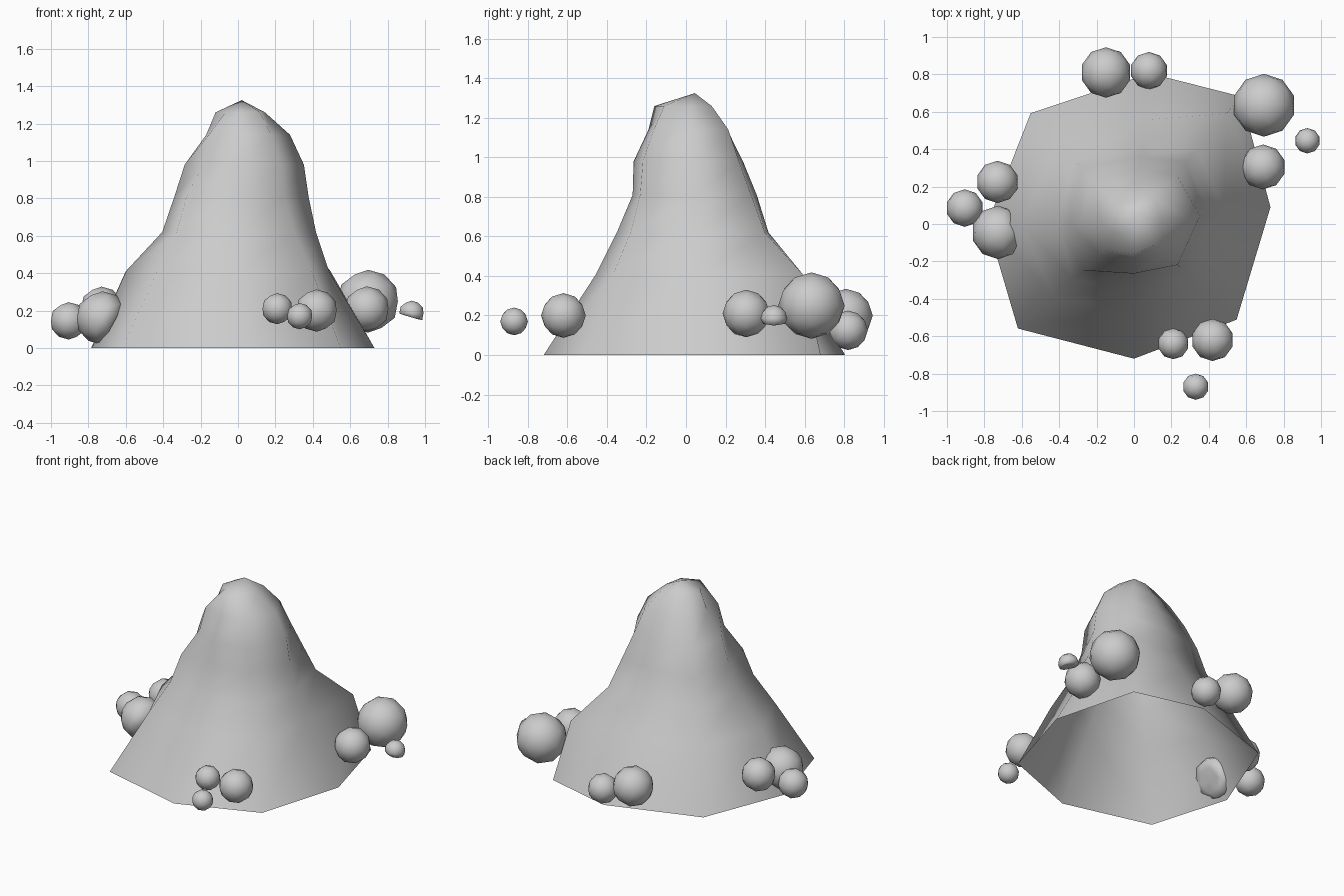
import bpy, bmesh, math
from mathutils import Vector

if "Cube" in bpy.data.objects:
    bpy.data.objects.remove(bpy.data.objects["Cube"])

gray = bpy.data.materials.new("stone gray")
gray.diffuse_color = (0.6, 0.6, 0.6, 1)
gray.use_nodes = True
gray.node_tree.nodes["Principled BSDF"].inputs["Base Color"].default_value = gray.diffuse_color


def finish(name, bm):
    for f in bm.faces:
        f.smooth = True
    me = bpy.data.meshes.new(name)
    bm.to_mesh(me)
    bm.free()
    me.materials.append(gray)
    ob = bpy.data.objects.new(name, me)
    bpy.context.collection.objects.link(ob)
    return ob


# Mound: eight-sided rings of uneven radius, open underneath
angles = [7, 50, 84, 133, 180, 222, 270, 317]
rings = [  # height, then radius at each angle
    (0.00, (.735, .89, .81, .81, .785, .835, .72, .75)),
    (0.41, (.49, .77, .56, .59, .60, .58, .455, .54)),
    (0.62, (.42, .52, .42, .47, .405, .44, .35, .41)),
    (0.81, (.38, .43, .36, .41, .34, .37, .27, .34)),
    (0.98, (.355, .35, .29, .33, .285, .25, .265, .32)),
    (1.14, (.28, .28, .21, .23, .17, .21, .19, .24)),
    (1.26, (.145, .17, .13, .13, .12, .09, .16, .16)),
]
bm = bmesh.new()
loops = [[bm.verts.new((r * math.cos(math.radians(a)), r * math.sin(math.radians(a)), z))
          for a, r in zip(angles, radii)] for z, radii in rings]
for low, high in zip(loops, loops[1:]):
    for i in range(8):
        j = (i + 1) % 8
        bm.faces.new((low[i], low[j], high[j], high[i]))
peak = bm.verts.new((0.02, 0.045, 1.325))
for i in range(8):
    bm.faces.new((loops[-1][i], loops[-1][(i + 1) % 8], peak))
finish("mound", bm)


# Boulders: low-poly balls, some with one side pushed flat
def boulder(name, x, y, z, r, flat=None, depth=0):
    bm = bmesh.new()
    bmesh.ops.create_icosphere(bm, subdivisions=2, radius=r)
    if flat:
        n = Vector(flat).normalized()
        for v in bm.verts:
            v.co -= n * max(0, v.co.dot(n) - depth)
    finish(name, bm).location = (x, y, z)


boulder("back_boulder_large", -.15, .81, .20, .135)
boulder("back_boulder_small", .08, .82, .125, .10)
boulder("right_boulder_large", .695, .635, .25, .168)
boulder("right_boulder_medium", .69, .305, .21, .12)
boulder("right_pebble", .927, .445, .185, .068, (-.3, 0, -1), .02)
boulder("front_boulder_small", .21, -.64, .21, .083)
boulder("front_boulder_medium", .42, -.62, .20, .113)
boulder("front_pebble", .33, -.87, .17, .07)
boulder("left_boulder_back", -.73, .225, .215, .113)
boulder("left_boulder_outer", -.905, .085, .145, .10)
boulder("left_boulder_front", -.725, -.045, .16, .143, (.88, 0, -.48), .065)
